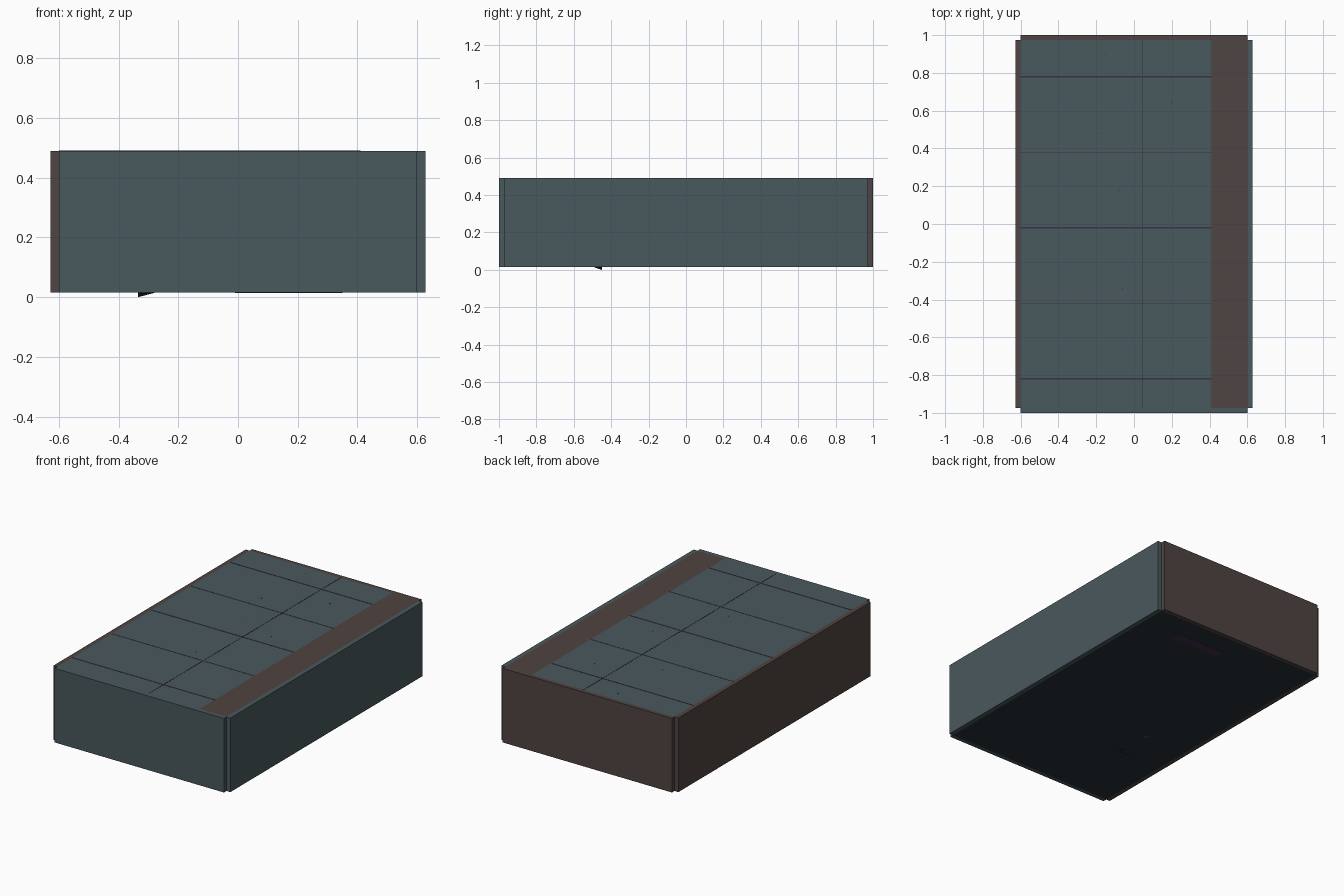
import bpy
import bmesh

cube = bpy.data.objects.get("Cube")
if cube:
    bpy.data.objects.remove(cube, do_unlink=True)


def material(name, colour):
    m = bpy.data.materials.new(name)
    m.use_nodes = True
    m.diffuse_color = (*colour, 1)
    m.node_tree.nodes["Principled BSDF"].inputs["Base Color"].default_value = (*colour, 1)
    return m


teal = material("slate teal", (0.066, 0.099, 0.109))
brown = material("dull brown", (0.078, 0.058, 0.054))
purple = material("dark purple", (0.045, 0.027, 0.064))
dark = material("dark floor teal", (0.02, 0.03, 0.036))


def box(name, mat, x, y, z):
    """Box spanning the three given ranges."""
    bm = bmesh.new()
    bmesh.ops.create_cube(bm, size=1)
    for v in bm.verts:
        for i, (low, high) in enumerate((x, y, z)):
            v.co[i] = low if v.co[i] < 0 else high
    mesh = bpy.data.meshes.new(name)
    bm.to_mesh(mesh)
    bm.free()
    mesh.materials.append(mat)
    ob = bpy.data.objects.new(name, mesh)
    bpy.context.collection.objects.link(ob)
    return ob


LOW, TOP = 0.015, 0.49
IN_X, OUT_X = 0.6, 0.628
IN_Y, OUT_Y = 0.974, 1.0
height = (LOW, TOP)

# Four walls, leaving notched outer corners
box("front_wall", teal, (-IN_X, IN_X), (-OUT_Y, -IN_Y), height)
box("back_wall", brown, (-IN_X, IN_X), (IN_Y, OUT_Y), height)
box("left_wall", teal, (IN_X, OUT_X), (-IN_Y, IN_Y), height)
box("right_wall", brown, (-OUT_X, -IN_X), (-IN_Y, IN_Y), height)

# Floor slab
box("floor", dark, (-IN_X, IN_X), (-IN_Y, IN_Y), (LOW, LOW + 0.02))

# Ceiling panels and the brown side strip
EDGE = 0.41
SPLIT = 0.046
roof = (TOP - 0.025, TOP)
joints = [0.78 - 0.4 * i for i in range(5)]
rows = [IN_Y] + joints + [-IN_Y]
for i in range(len(rows) - 1):
    for side, span in (("right", (-IN_X, SPLIT)), ("left", (SPLIT, EDGE))):
        box(f"ceiling_panel_{side}_{i + 1}", teal, span, (rows[i + 1], rows[i]), roof)
box("ceiling_side_strip", brown, (EDGE, IN_X), (-IN_Y, IN_Y), roof)

# Joint strips between the panels
seam = (TOP - 0.004, TOP + 0.001)
for i, y in enumerate(joints):
    half = 0.002 if i % 2 else 0.004
    box(f"cross_joint_{i + 1}", purple, (-IN_X, EDGE), (y - half, y + half), seam)
box("long_joint", dark, (SPLIT - 0.002, SPLIT + 0.002), (-IN_Y, IN_Y), seam)

# Tiny fixing heads in the ceiling
spots = [(-0.15, 0.9), (0.2, 0.645), (-0.17, 0.48), (-0.08, 0.18), (0.18, 0.08), (-0.06, -0.34)]
for i, (x, y) in enumerate(spots):
    box(f"ceiling_fixing_{i + 1}", purple, (x - 0.003, x + 0.003), (y - 0.003, y + 0.003), seam)

# Patch and small fragments showing under the floor
under = (LOW - 0.001, LOW + 0.005)
box("under_patch", purple, (-0.01, 0.35), (0.76, 0.83), under)
box("under_chip", brown, (-0.31, -0.28), (-0.255, -0.23), under)
spike = box("under_spike", dark, (-0.335, -0.285), (-0.49, -0.45), (0, LOW + 0.002))
for v in spike.data.vertices:
    if v.co.z < LOW and (v.co.x > -0.3 or v.co.y < -0.47):
        v.co.z = LOW - 0.002
